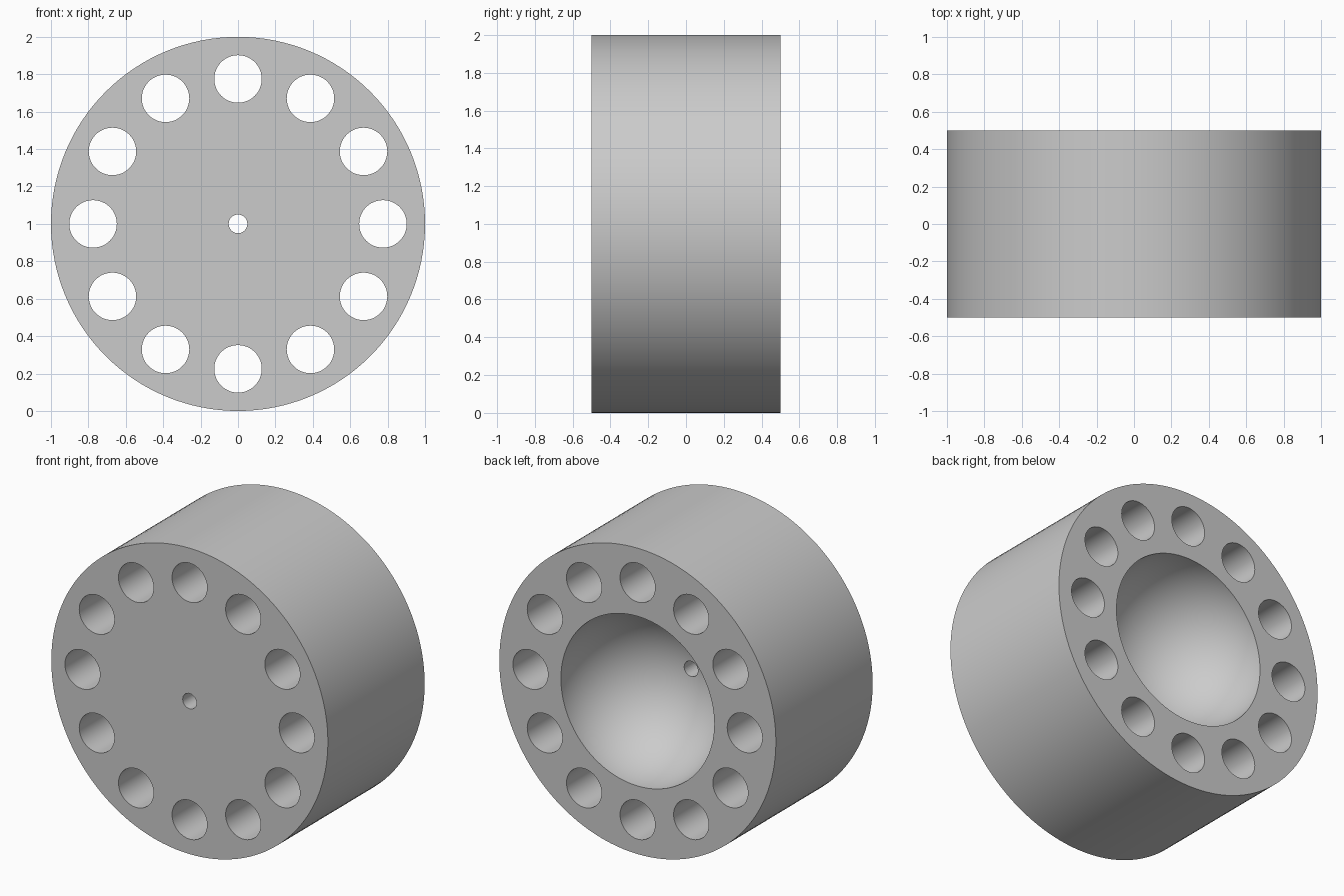
import bpy, bmesh, math
from mathutils import Matrix, Vector

RADIUS, WIDTH = 1.0, 1.0
RING_RADIUS, HOLE_RADIUS, HOLE_COUNT = 0.775, 0.127, 12
BORE_RADIUS, BOWL_RADIUS = 0.05, 0.555
CENTRE = Vector((0, 0, RADIUS))
ALONG_Y = Matrix.Rotation(math.radians(-90), 4, 'X')

cube = bpy.data.objects.get("Cube")
if cube:
    bpy.data.objects.remove(cube, do_unlink=True)

grey = bpy.data.materials.new("plain_grey")
grey.use_nodes = True
grey.diffuse_color = (0.6, 0.6, 0.6, 1)
grey.node_tree.nodes["Principled BSDF"].inputs["Base Color"].default_value = (0.6, 0.6, 0.6, 1)


def make_object(name, bm):
    mesh = bpy.data.meshes.new(name)
    bm.to_mesh(mesh)
    bm.free()
    mesh.materials.append(grey)
    obj = bpy.data.objects.new(name, mesh)
    bpy.context.collection.objects.link(obj)
    return obj


def add_cylinder(bm, radius, length, centre, segments):
    bmesh.ops.create_cone(bm, cap_ends=True, segments=segments, radius1=radius, radius2=radius,
                          depth=length, matrix=Matrix.Translation(centre) @ ALONG_Y)


# Solid drum lying along y
bm = bmesh.new()
add_cylinder(bm, RADIUS, WIDTH, CENTRE, 128)
drum = make_object("drum", bm)

# Ring of through holes
bm = bmesh.new()
for i in range(HOLE_COUNT):
    a = math.tau * i / HOLE_COUNT
    offset = Vector((math.cos(a), 0, math.sin(a))) * RING_RADIUS
    add_cylinder(bm, HOLE_RADIUS, WIDTH * 1.4, CENTRE + offset, 48)
ring_cutter = make_object("ring_hole_cutter", bm)

# Hemispherical bowl in the back
bm = bmesh.new()
bmesh.ops.create_uvsphere(bm, u_segments=96, v_segments=49, radius=BOWL_RADIUS,
                          matrix=Matrix.Translation(CENTRE + Vector((0, WIDTH / 2, 0))) @ ALONG_Y)
bowl_cutter = make_object("bowl_cutter", bm)

# Small central bore
bm = bmesh.new()
add_cylinder(bm, BORE_RADIUS, WIDTH * 1.4, CENTRE, 32)
bore_cutter = make_object("bore_cutter", bm)

# Cut everything and discard the cutters
bpy.context.view_layer.objects.active = drum
for cutter in (ring_cutter, bowl_cutter, bore_cutter):
    cutter.hide_render = True
    mod = drum.modifiers.new(cutter.name, 'BOOLEAN')
    mod.operation, mod.solver, mod.object = 'DIFFERENCE', 'EXACT', cutter
    bpy.ops.object.modifier_apply(modifier=mod.name)
    bpy.data.objects.remove(cutter, do_unlink=True)

# Smooth walls, sharp rims
bpy.ops.object.select_all(action='DESELECT')
drum.select_set(True)
bpy.ops.object.shade_smooth_by_angle(angle=math.radians(30))
